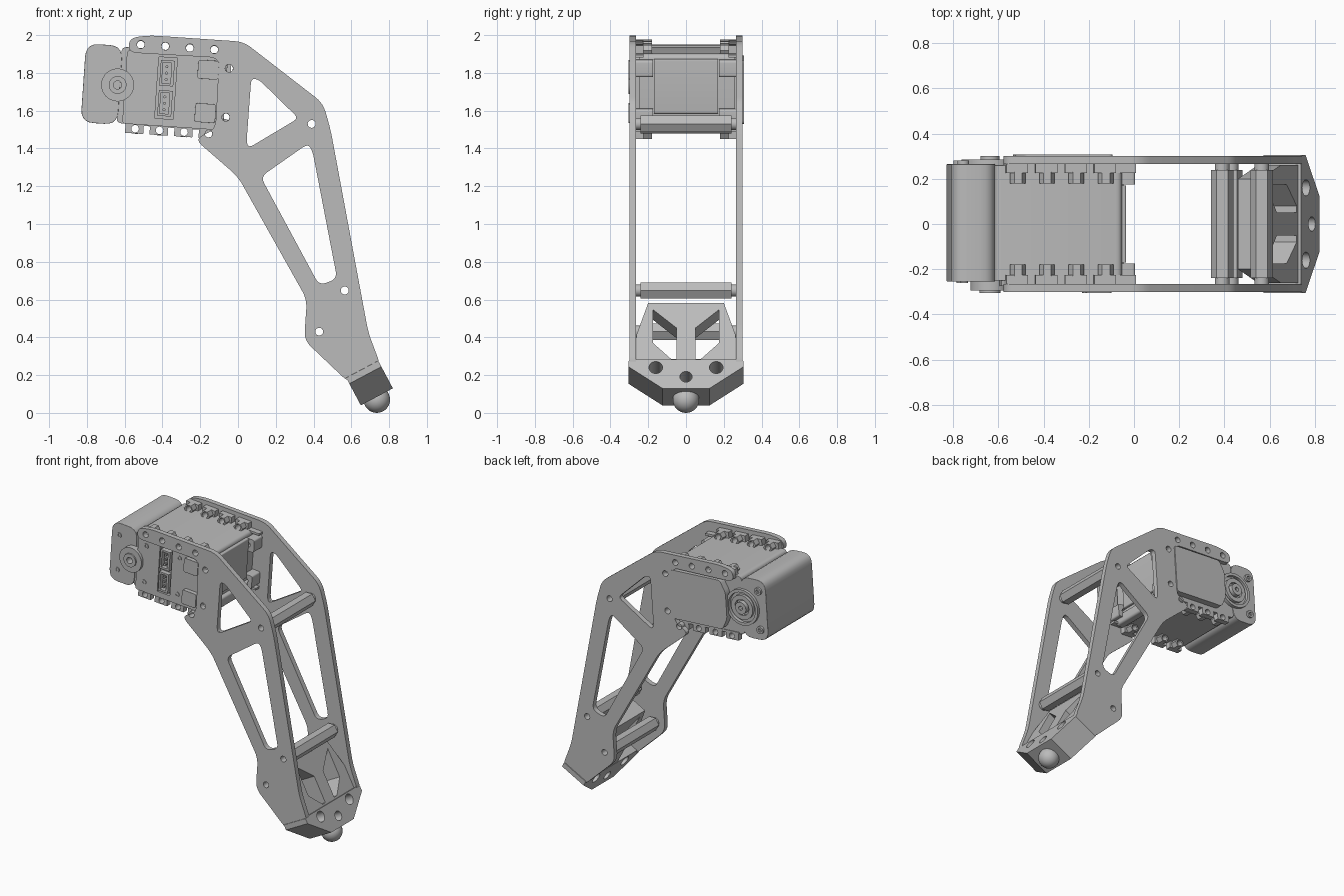
import bpy, bmesh, math
from mathutils import Matrix, Vector

cube = bpy.data.objects.get("Cube")
if cube:
    bpy.data.objects.remove(cube)

grey = bpy.data.materials.new("plain_grey")
grey.use_nodes = True
colour = (0.5, 0.5, 0.5, 1)
grey.diffuse_color = colour
grey.node_tree.nodes["Principled BSDF"].inputs["Base Color"].default_value = colour

# Frames: side profiles lie in x/z, the motor is tilted, the foot follows the shin
SIDE = Matrix(((1, 0, 0, 0), (0, 0, -1, 0), (0, 1, 0, 0), (0, 0, 0, 1)))
TILT = Matrix.Translation((-0.43, 0, 1.72)) @ Matrix.Rotation(math.radians(3.9), 4, "Y")
MOTOR = TILT @ SIDE
FOOT = Matrix(((0, -0.47, 0.883, 0.82), (1, 0, 0, 0), (0, 0.883, 0.47, 0.13), (0, 0, 0, 1)))


def circle(x, y, r, n=20):
    return [(x + r * math.cos(i * math.tau / n), y + r * math.sin(i * math.tau / n)) for i in range(n)]


def rect(x0, y0, x1, y1):
    return [(x0, y0), (x1, y0), (x1, y1), (x0, y1)]


def rounded(points, r, steps=5):
    """Round every corner of a closed outline."""
    pts, out = [Vector(p) for p in points], []
    for i, p in enumerate(pts):
        a, b = pts[i - 1] - p, pts[(i + 1) % len(pts)] - p
        a = p + a.normalized() * min(r, a.length * 0.45)
        b = p + b.normalized() * min(r, b.length * 0.45)
        for k in range(steps + 1):
            t = k / steps
            out.append(tuple(a * (1 - t) ** 2 + p * 2 * t * (1 - t) + b * t * t))
    return out


def solid(name, loops, start, end, frame, bevel=0):
    """Extrude an outline (first loop) with holes (other loops)."""
    curve = bpy.data.curves.new(name, "CURVE")
    curve.dimensions, curve.fill_mode = "2D", "BOTH"
    curve.extrude = abs(end - start) / 2
    for loop in loops:
        spline = curve.splines.new("POLY")
        spline.points.add(len(loop) - 1)
        for point, (x, y) in zip(spline.points, loop):
            point.co = (x, y, 0, 1)
        spline.use_cyclic_u = True
    temp = bpy.data.objects.new(name + "_outline", curve)
    mesh = bpy.data.meshes.new_from_object(temp)
    bpy.data.objects.remove(temp)
    bm = bmesh.new()
    bm.from_mesh(mesh)
    bmesh.ops.remove_doubles(bm, verts=bm.verts, dist=1e-5)
    bmesh.ops.translate(bm, verts=bm.verts, vec=(0, 0, (start + end) / 2))
    bmesh.ops.transform(bm, matrix=frame, verts=bm.verts)
    bmesh.ops.recalc_face_normals(bm, faces=bm.faces)
    bm.to_mesh(mesh)
    bm.free()
    mesh.materials.clear()
    mesh.materials.append(grey)
    obj = bpy.data.objects.new(name, mesh)
    bpy.context.collection.objects.link(obj)
    if bevel:
        mod = obj.modifiers.new("soft_edges", "BEVEL")
        mod.width, mod.segments, mod.limit_method = bevel, 3, "ANGLE"
        mod.angle_limit = math.radians(50)
    finish(obj)
    return obj


def finish(obj):
    bpy.ops.object.select_all(action="DESELECT")
    obj.select_set(True)
    bpy.context.view_layer.objects.active = obj
    bpy.ops.object.shade_smooth_by_angle(angle=math.radians(30))


def side(name, loops, y0, y1, frame=MOTOR, bevel=0):
    return solid(name, loops, -y1, -y0, frame, bevel)


def tilted(x, z):
    p = TILT @ Vector((x, 0, z))
    return p.x, p.z


# Side plates of the leg
peg_x = [-0.10 + 0.13 * i for i in range(4)]
mounts = [tilted(x, 0.224) for x in peg_x] + [tilted(0.375, s * 0.13) for s in (-1, 1)]
mounts.append(tilted(peg_x[3], -0.222))
spacers = [(0.39, 1.53), (0.565, 0.648), (0.43, 0.43)]
outline = [(-0.575, 1.985), (-0.47, 1.999), (0.03, 1.965), (0.45, 1.64), (0.49, 1.50), (0.69, 0.425),
           (0.757, 0.247), (0.59, 0.157), (0.35, 0.385), (0.365, 0.60), (0, 1.25), (-0.23, 1.45),
           (-0.12, 1.50), (-0.10, 1.88), (-0.58, 1.908)]
upper_window = [(0.07, 1.77), (0.11, 1.765), (0.32, 1.56), (0.06, 1.405), (0.045, 1.43)]
lower_window = [(0.12, 1.25), (0.37, 1.425), (0.395, 1.385), (0.525, 0.71), (0.43, 0.675)]
plate_loops = [rounded(outline, 0.05), rounded(upper_window, 0.03), rounded(lower_window, 0.04)]
plate_loops += [circle(x, z, 0.021, 14) for x, z in mounts + spacers]
for name, s in (("front", -1), ("back", 1)):
    side(name + "_leg_plate", plate_loops, *sorted((s * 0.265, s * 0.30)), SIDE)

# Hexagonal spacer bars joining the plates
for i, (x, z) in enumerate(spacers):
    bore = circle(x, z, 0.021, 14)
    side(f"spacer_bar_{i + 1}", [circle(x, z, 0.05, 6), bore], -0.24, 0.24, SIDE)
    for s in (-1, 1):
        side(f"spacer_collar_{i + 1}", [circle(x, z, 0.032), bore], *sorted((s * 0.235, s * 0.27)), SIDE)

# Motor body and end cap
side("motor_body", [rounded(rect(-0.2, -0.2, 0.365, 0.205), 0.03)], -0.25, 0.26, bevel=0.012)
side("motor_end_cap", [rounded(rect(-0.39, -0.208, -0.195, 0.21), 0.07)], -0.255, 0.265, bevel=0.02)
side("motor_rear_rib", [rounded(rect(0.33, -0.215, 0.395, -0.14), 0.02)], -0.24, 0.24)
side("motor_rear_panel", [rounded(rect(0.35, -0.11, 0.385, 0.18), 0.01)], -0.17, 0.17)

# Front face with connector opening
socket = rect(0.0, -0.16, 0.098, 0.165)
side("motor_face", [rounded(rect(-0.17, -0.2, 0.345, 0.19), 0.02), socket], -0.275, -0.245)
for s in (-1, 1):
    zc = 0.002 + s * 0.08
    side("connector_shell", [rect(0.012, zc - 0.068, 0.086, zc + 0.068),
                             rect(0.024, zc - 0.055, 0.07, zc + 0.055)], -0.283, -0.245)
    for k in (-1, 0, 1):
        side("connector_pin", [circle(0.046, zc + k * 0.034, 0.008, 8)], -0.278, -0.245)
    side("face_block", [rounded(rect(0.21, s * 0.115 - 0.05, 0.32, s * 0.115 + 0.05), 0.015)],
         -0.305, -0.27, bevel=0.008)
    for k, x in enumerate((-0.33, -0.105, 0.155)):
        z = s * (0.125, 0.13, 0.13)[k]
        depth = -0.26 if k == 0 else -0.279
        side("face_screw", [circle(x, z, 0.017, 14), circle(x, z, 0.009, 10)], depth, -0.24)

# Front output disc
hub_x, hub_z = -0.208, 0.002
side("front_horn", [circle(hub_x, hub_z, 0.087, 32), circle(hub_x, hub_z, 0.025)], -0.295, -0.25)
side("front_horn_ring", [circle(hub_x, hub_z, 0.047, 24), circle(hub_x, hub_z, 0.022)], -0.305, -0.29)

# Back cover and idler disc
cover = [(-0.06, -0.17), (0.325, -0.17), (0.325, 0.17), (-0.06, 0.17), (-0.1, 0.09), (-0.1, -0.09)]
side("back_cover", [rounded(cover, 0.02)], 0.255, 0.307)
side("idler_rim", [circle(hub_x, hub_z, 0.125, 36), circle(hub_x, hub_z, 0.105, 36)], 0.255, 0.285)
side("idler_disc", [circle(hub_x, hub_z, 0.085, 32), circle(hub_x, hub_z, 0.055, 24)], 0.255, 0.285)
side("idler_hub", [circle(hub_x, hub_z, 0.042, 24), circle(hub_x, hub_z, 0.015, 12)], 0.255, 0.3)
for s in (-1, 1):
    side("back_screw", [circle(-0.335, s * 0.135, 0.026), circle(-0.335, s * 0.135, 0.013, 6)], 0.255, 0.28)

# Toothed mounting strips along the motor edges
for s in (-1, 1):
    teeth = [(-0.16, 0.19)]
    for x in peg_x:
        teeth += [(x - 0.052, 0.205), (x - 0.052, 0.248), (x + 0.045, 0.248), (x + 0.045, 0.205)]
    teeth += [(0.425, 0.205), (0.425, 0.19)]
    loops = [[(x, z * s) for x, z in teeth]] + [circle(x, s * 0.223, 0.02, 14) for x in peg_x]
    for t in (-1, 1):
        side("mounting_strip", loops, *sorted((t * 0.225, t * 0.265)))
        for x in peg_x:
            side("strip_nut", [circle(x, s * 0.22, 0.034, 6), circle(x, s * 0.223, 0.02, 14)],
                 *sorted((t * 0.18, t * 0.23)))
        z = s * 0.13
        side("rear_mount", [rounded(rect(0.34, z - 0.045, 0.425, z + 0.045), 0.015),
                            circle(0.375, z, 0.02, 14)], *sorted((t * 0.175, t * 0.265)))

# Foot block with chamfered sole and bolt holes
sole = [(-0.125, 0), (0.125, 0), (0.305, 0.13), (0.305, 0.165), (0.262, 0.172), (-0.262, 0.172),
        (-0.305, 0.165), (-0.305, 0.13)]
bolts = [circle(y, v, 0.036) for y, v in ((-0.16, 0.125), (0.16, 0.125))] + [circle(0, 0.07, 0.032)]
solid("foot_block", [sole] + bolts, -0.192, 0, FOOT)

# Foot web with two windows leaving a Y-shaped rib
web = [(-0.262, 0.17), (0.262, 0.17), (0.262, 0.33), (0.2, 0.52), (-0.2, 0.52), (-0.262, 0.33)]
window = [(0.05, 0.185), (0.08, 0.185), (0.175, 0.28), (0.175, 0.48), (0.05, 0.37)]
solid("foot_web", [web, window, [(-y, v) for y, v in window]], -0.13, -0.015, FOOT)
solid("foot_web_stem", [rect(-0.05, 0.165, 0.05, 0.37)], -0.19, -0.02, FOOT)

# Ball at the toe
bpy.ops.mesh.primitive_uv_sphere_add(segments=32, ring_count=16, radius=0.07, location=(0.735, 0, 0.07))
toe = bpy.context.object
toe.name = "toe_ball"
toe.data.materials.append(grey)
finish(toe)
